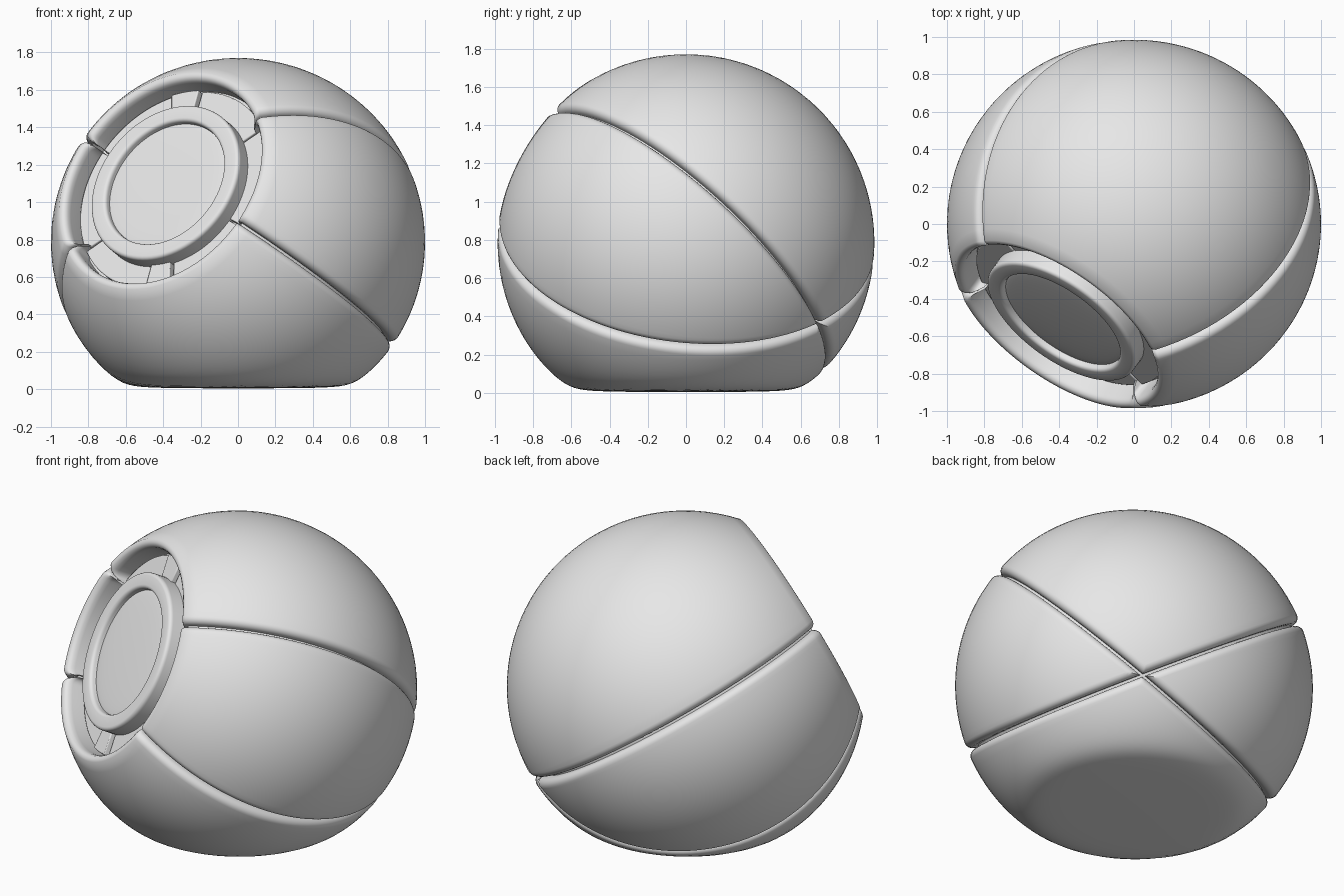
import bpy, bmesh
from math import sin, cos, asin, atan2, sqrt, pi, radians, hypot
from mathutils import Vector, Matrix

if "Cube" in bpy.data.objects:
    bpy.data.objects.remove(bpy.data.objects["Cube"])

RADIUS, CENTRE_Z = 0.985, 0.785
GAP, ROUND = 0.008, 0.04          # groove half width, panel edge rounding
OPEN_R = 0.60                     # radius of the eye opening

# Eye axis frame: local z points out through the eye
axis = Vector((-0.53, -0.72, 0.44)).normalized()
side = Vector((0, 0, 1)).cross(axis).normalized()
frame = Matrix((side, axis.cross(side), axis)).transposed()

grey = bpy.data.materials.new("plain_grey")
grey.use_nodes = True
grey.diffuse_color = (0.8, 0.8, 0.8, 1)
grey.node_tree.nodes["Principled BSDF"].inputs["Base Color"].default_value = (0.8, 0.8, 0.8, 1)


def place(p, lift=0.0):
    """Local to world, with the underside softly flattened on the ground."""
    w = frame @ Vector(p)
    z = w.z + CENTRE_Z
    return Vector((w.x * 1.015, w.y, (z + sqrt(z * z + 0.0036)) / 2 + lift))


def finish(name, bm, angle=40):
    bmesh.ops.remove_doubles(bm, verts=bm.verts, dist=1e-5)
    bmesh.ops.recalc_face_normals(bm, faces=bm.faces)
    mesh = bpy.data.meshes.new(name)
    bm.to_mesh(mesh)
    bm.free()
    mesh.materials.append(grey)
    for f in mesh.polygons:
        f.use_smooth = True
    mesh.set_sharp_from_angle(angle=radians(angle))
    obj = bpy.data.objects.new(name, mesh)
    bpy.context.collection.objects.link(obj)
    return obj


def grid(name, rows, closed=False, lift=0.0):
    """Skin a list of rows of local points."""
    bm = bmesh.new()
    vs = [[bm.verts.new(place(p, lift)) for p in row] for row in rows]
    n = len(rows[0])
    for a, b in zip(vs, vs[1:]):
        for i in range(n if closed else n - 1):
            j = (i + 1) % n
            bm.faces.new((a[i], a[j], b[j], b[i]))
    return finish(name, bm)


def lathe(name, profile, lift=0.0, steps=96):
    ring = [2 * pi * i / steps for i in range(steps)]
    rows = [[(r * cos(t), r * sin(t), z) for t in ring] for r, z in profile]
    return grid(name, rows, True, lift)


def panel(name, start, end, rows_n=64, mid_n=36, edge_n=7):
    """Spherical wedge with rounded edges, a lip at the opening and sunken side walls."""
    start, half = radians(start), radians(end - start) / 2
    lip = [(OPEN_R, 0.55), (OPEN_R, 0.70), (0.603, 0.722), (0.612, 0.737),
           (0.627, 0.745), (0.648, 0.742)]
    spine = [(atan2(r, z), hypot(r, z)) for r, z in lip]
    first, last = spine[-1][0], pi - asin(GAP / (RADIUS * sin(half)))
    for i in range(1, rows_n + 1):
        t = 1 - (1 - i / rows_n) ** 1.7
        spine.append((first + (last - first) * t, RADIUS))
    rows = []
    for theta, base in spine:
        rho = base * sin(theta)
        edge = []
        for k in range(edge_n):
            d = GAP + ROUND * (1 - cos(k / (edge_n - 1) * pi / 2))
            edge.append(min(asin(min(1, d / rho)), half))
        inner = [edge[-1] + (2 * half - 2 * edge[-1]) * i / mid_n for i in range(1, mid_n)]
        offs = edge + inner + [2 * half - e for e in reversed(edge)]

        def point(off, wall=False):
            d = rho * sin(min(off, 2 * half - off))
            short = min(ROUND, max(0, ROUND - (d - GAP)))
            r = base - (ROUND - sqrt(ROUND ** 2 - short ** 2))
            if wall:
                r = min(r, base - 0.08)
            f = start + off
            return (r * sin(theta) * cos(f), r * sin(theta) * sin(f), r * cos(theta))

        rows.append([point(offs[0], True)] + [point(o) for o in offs] + [point(offs[-1], True)])
    return grid(name, rows)


def arc_block(name, start, end, r0, r1, z0, z1):
    """Curved block in the eye recess with softened edges."""
    gap = 0.006 / r1
    a, b = radians(start) + gap, radians(end) - gap
    n = max(4, int((end - start) / 3))
    bm = bmesh.new()
    loops = []
    for i in range(n + 1):
        t = a + (b - a) * i / n
        loops.append([bm.verts.new(place((r * cos(t), r * sin(t), z)))
                      for r, z in ((r0, z0), (r1, z0), (r1, z1), (r0, z1))])
    for p, q in zip(loops, loops[1:]):
        for i in range(4):
            j = (i + 1) % 4
            bm.faces.new((p[i], p[j], q[j], q[i]))
    bm.faces.new(loops[0])
    bm.faces.new(loops[-1])
    obj = finish(name, bm)
    bev = obj.modifiers.new("soft_edges", 'BEVEL')
    bev.width, bev.segments, bev.limit_method = 0.006, 2, 'ANGLE'
    bev.angle_limit = radians(50)


# Four outer shell panels, meeting behind the eye
seams = [-23, 38.5, 157, 218.5, 337]
for name, a, b in zip(("side_panel_left", "top_panel", "side_panel_right", "bottom_panel"),
                      seams, seams[1:]):
    panel(name, a, b)

# Inner ball seen at the bottom of the grooves
CORE = 0.925
t0 = asin(0.612 / CORE)
lathe("inner_ball", [(0.612, 0.5)] + [(CORE * sin(t), CORE * cos(t)) for t in
      (t0 + (pi - t0) * i / 48 for i in range(49))], lift=0.012)

# Floor of the eye recess
lathe("recess_floor", [(0.615, 0.60), (0.3, 0.60), (0, 0.60)])

# Segmented ring around the eye, with two small raised tabs
cuts = [-23, 38.5, 91, 109, 157, 218.5, 271, 287, 337]
for i, (a, b) in enumerate(zip(cuts, cuts[1:])):
    tab = b - a < 20
    arc_block(f"recess_{'tab' if tab else 'segment'}_{i}", a, b, 0.44, 0.585,
              0.59, 0.655 if tab else 0.635)

# Rounded eye ring
ring_profile = [(0.46, 0.59), (0.46, 0.705)]
ring_profile += [(0.44 + 0.02 * cos(t), 0.71 + 0.02 * sin(t)) for t in
                 (pi / 2 * k / 4 for k in range(5))]
ring_profile += [(0.385 - 0.02 * sin(t), 0.71 + 0.02 * cos(t)) for t in
                 (pi / 2 * k / 4 for k in range(5))]
ring_profile += [(0.36, 0.66)]
lathe("eye_ring", ring_profile)

# Slightly domed lens
lathe("eye_lens", [(0.37 * cos(t), 0.69 + 0.015 * sin(t)) for t in
                   (pi / 2 * k / 10 for k in range(11))])
